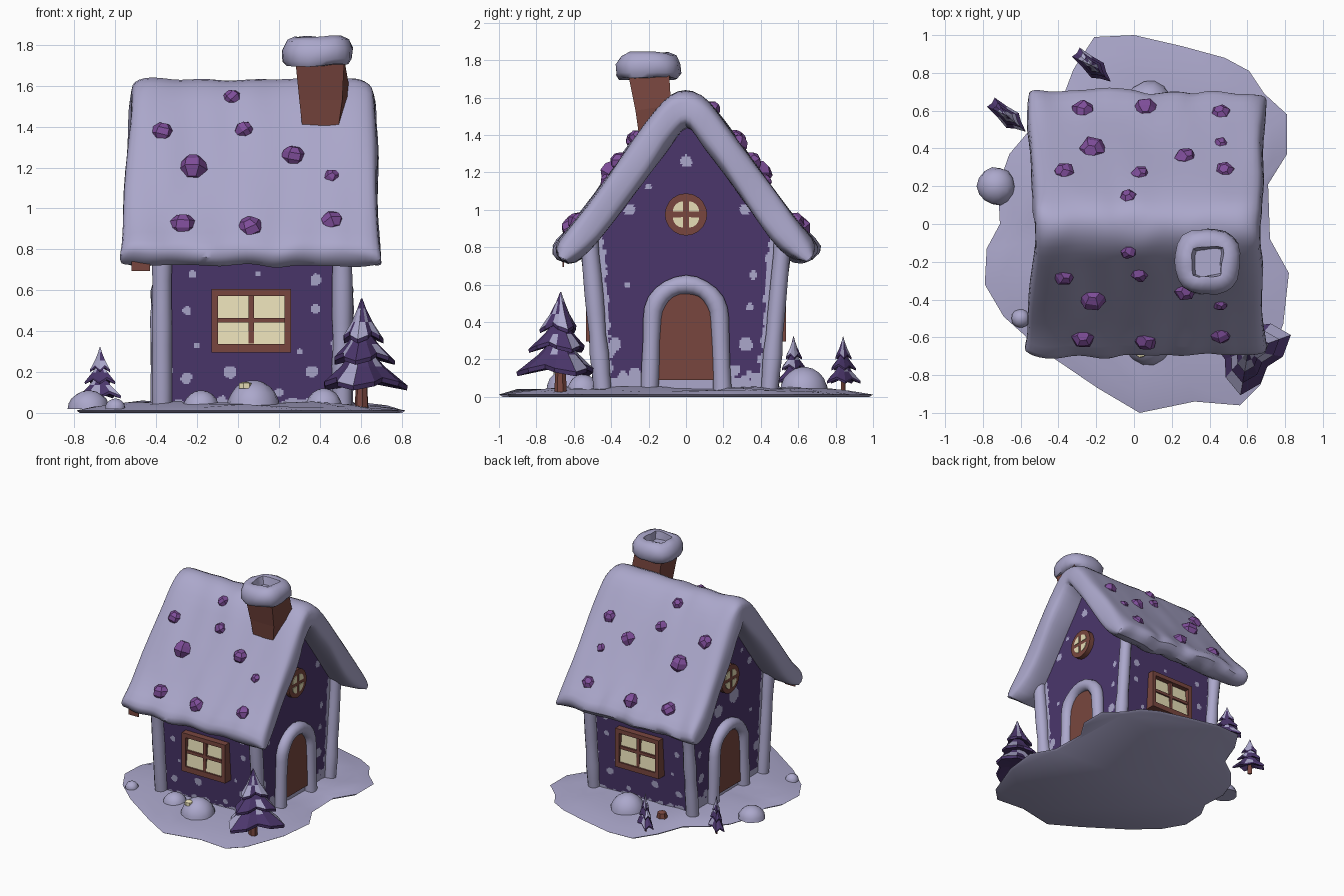
import bpy, bmesh, math, random
from mathutils import Vector, Matrix, noise

if "Cube" in bpy.data.objects:
    bpy.data.objects.remove(bpy.data.objects["Cube"])

random.seed(4)


def material(name, rgb):
    m = bpy.data.materials.new(name)
    m.diffuse_color = (*rgb, 1)
    m.use_nodes = True
    m.node_tree.nodes["Principled BSDF"].inputs["Base Color"].default_value = m.diffuse_color
    return m


SNOW = material("snow", (0.41, 0.39, 0.60))
PURPLE = material("purple wall", (0.070, 0.037, 0.148))
BROWN = material("red brown wood", (0.19, 0.062, 0.049))
YELLOW = material("warm glass", (0.80, 0.73, 0.47))
GEM = material("violet gem", (0.21, 0.075, 0.32))


def build(name, verts, faces, mats, rule=None, smooth=None, merge=False):
    """Mesh object; rule(face) gives the material index."""
    bm = bmesh.new()
    vs = [bm.verts.new(v) for v in verts]
    for f in faces:
        bm.faces.new([vs[i] for i in f])
    if merge:
        bmesh.ops.remove_doubles(bm, verts=bm.verts, dist=1e-4)
    bmesh.ops.recalc_face_normals(bm, faces=bm.faces)
    for f in bm.faces:
        f.material_index = rule(f) if rule else 0
    me = bpy.data.meshes.new(name)
    bm.to_mesh(me)
    bm.free()
    for m in mats:
        me.materials.append(m)
    ob = bpy.data.objects.new(name, me)
    bpy.context.collection.objects.link(ob)
    if smooth:
        bpy.ops.object.select_all(action='DESELECT')
        bpy.context.view_layer.objects.active = ob
        ob.select_set(True)
        bpy.ops.object.shade_smooth_by_angle(angle=math.radians(smooth))
    return ob


def rings(name, loops, mats, rule=None, smooth=None, cap=None):
    """Skin a stack of equal closed loops and cap both ends."""
    n = len(loops[0])
    faces = [(a * n + i, a * n + (i + 1) % n, (a + 1) * n + (i + 1) % n, (a + 1) * n + i)
             for a in range(len(loops) - 1) for i in range(n)]
    last = (len(loops) - 1) * n
    for c in cap or [tuple(range(n))]:
        faces += [c, tuple(last + i for i in c)]
    return build(name, [p for l in loops for p in l], faces, mats, rule, smooth)


def circle(c, r, n, z=0, wob=0):
    return [(c[0] + r * (1 + random.uniform(-wob, wob)) * math.cos(math.tau * i / n),
             c[1] + r * (1 + random.uniform(-wob, wob)) * math.sin(math.tau * i / n), z) for i in range(n)]


def tube(name, pts, r, up, mat):
    """Lumpy snow roll along a path."""
    pts, loops = [Vector(p) for p in pts], []
    for i, p in enumerate(pts):
        t = (pts[min(i + 1, len(pts) - 1)] - pts[max(i - 1, 0)]).normalized()
        a = Vector(up).cross(t).normalized()
        b = t.cross(a)
        rr = r * (1 + 0.15 * noise.noise(p * 9))
        loops.append([p + rr * (a * math.cos(math.tau * k / 12) + b * math.sin(math.tau * k / 12)) for k in range(12)])
    return rings(name, loops, [mat], smooth=60)


def prism(name, pts, place, d0, d1, mat):
    """Extrude a 2D outline (u, z) from depth d0 to d1."""
    return rings(name, [[place(u, z, d) for u, z in pts] for d in (d0, d1)], [mat], smooth=35)


def rect(u0, u1, z0, z1):
    return [(u0, z0), (u1, z0), (u1, z1), (u0, z1)]


# Snowy ground with an irregular outline
OUT = [(-.21, .99), (0, 1), (.26, .94), (.48, .88), (.61, .81), (.69, .69), (.81, .58), (.81, .37), (.71, .21),
       (.72, -.08), (.82, -.26), (.79, -.53), (.67, -.85), (.56, -.96), (.32, -.94), (.03, -1), (-.19, -.87),
       (-.5, -.66), (-.69, -.49), (-.79, -.32), (-.78, -.13), (-.71, 0), (-.72, .2), (-.66, .37), (-.55, .5),
       (-.4, .61), (-.32, .82)]
rings("ground", [[(x * s, y * s, z + (0.02 * noise.noise((x * s * 5, y * s * 5, 1)) if z > .02 else 0))
                  for x, y in OUT] for s, z in ((.98, 0), (1, .012), (.9, .03), (.78, .04), (.65, .05), (.4, .05))],
      [SNOW], smooth=60)

# Snow mounds, the front one with a glowing spot, and a stump at the back
MOUNDS = [(.075, -.62, .13, .16), (.08, .63, .13, .16), (-.73, .2, .10, .11), (-.18, -.55, .09, .11),
          (.42, -.55, .09, .12), (-.6, -.5, .05, .07)]
for x, y, r, h in MOUNDS:
    rings("snow_mound", [circle((x, y), r * math.cos(a), 14, .02 + (h - .02) * math.sin(a), .04)
                         for a in (0, .3, .6, .9, 1.2, 1.45)], [SNOW], smooth=60)
rings("glow_spot", [circle((.035, -.675), r, 7, z) for r, z in ((.034, .12), (.032, .145), (.012, .152))], [YELLOW])
rings("stump", [circle((-.22, .62), r, 7, z, .1) for r, z in ((.045, .03), (.035, .085), (.015, .095))], [BROWN])

# Walls: fine panels whose faces are painted snow near edges, base and spots
XL, XR = -.36, .495


def half_width(z):
    return .44 + .06 * z / .85 if z < .85 else .5 * (1.5 - z) / .65


SIDE_SPOTS = [(.38, .65, .028), (.38, .51, .022), (-.25, .5, .022), (-.25, .17, .028), (.36, .2, .028), (-.04, .2, .03),
              (.1, .68, .015), (.3, .3, .015), (-.2, .33, .014), (-.22, .68, .02), (.2, .1, .02)]
GABLE_SPOTS = [(0, 1.26, .033), (.32, .28, .035), (-.38, .28, .035), (.36, .65, .022), (.31, 1.0, .028), (-.3, 1.0, .028),
               (.34, .48, .022), (-.2, 1.12, .018), (.26, .14, .03), (-.28, .13, .03), (-.31, .6, .016)]


def wall(name, gable, sign):
    n, m, top = 100, 110, 1.5 if gable else .86
    verts = []
    for j in range(m + 1):
        z = .02 + (top - .02) * j / m
        for i in range(n + 1):
            u = i / n
            verts.append((XR if sign > 0 else XL, (2 * u - 1) * half_width(z), z) if gable
                         else (XL + (XR - XL) * u, sign * half_width(z), z))
    faces = [(j * (n + 1) + i, j * (n + 1) + i + 1, (j + 1) * (n + 1) + i + 1, (j + 1) * (n + 1) + i)
             for j in range(m) for i in range(n)]
    spots = list(GABLE_SPOTS if gable else SIDE_SPOTS)
    if gable and sign < 0:
        spots += [(-.1, .8, .06), (.1, .74, .05), (.22, .83, .05)]

    def paint(f):
        c = f.calc_center_median()
        u, z = (c.y if gable else c.x), c.z
        edge = half_width(z) - abs(u) if gable else min(c.x - XL, XR - c.x)
        k = noise.noise((u * 22, z * 22, sign * 3 + gable))
        if z < (.12 if gable else .06) + .05 * k:
            return 1
        if z < .85 and edge < (.055 if gable else .03) + .025 * k:
            return 1
        return int(any(math.hypot(u - a, z - b) < r * (1 + .25 * k) for a, b, r in spots))
    return build(name, verts, faces, [PURPLE, SNOW], paint, merge=True)


for s, side in ((-1, "left"), (1, "right")):
    wall(side + "_gable_wall", True, s)
for s, side in ((-1, "front"), (1, "back")):
    wall(side + "_wall", False, s)

# Snow rolls on the four corners
for x in (-.372, .51):
    for s in (-1, 1):
        tube("corner_snow", [(x, s * (.445 + .075 * t / 8), .02 + .84 * t / 8) for t in range(9)], .048, (1, 0, 0), SNOW)

# Roof: thick snowy gable with soft, wavy rims
OUTER = [(0, 1.64), (.08, 1.62), (.16, 1.54), (.27, 1.39), (.46, 1.12), (.60, .93), (.69, .83), (.71, .77)]
INNER = [(0, 1.46), (.05, 1.40), (.10, 1.33), (.19, 1.20), (.33, 1.01), (.46, .83), (.54, .75), (.64, .70)]
loops = []
for x, t in [(-.525, .5), (-.51, .85), (-.46, 1)] + [(-.41 + .05 * i, 1) for i in range(20)] + [(.60, 1), (.655, .85), (.67, .5)]:
    def mix(a, b):
        return [Vector(((p[0] + q[0]) / 2, (p[1] + q[1]) / 2)).lerp(Vector(p), t) for p, q in zip(a, b)]
    o, i = mix(OUTER, INNER), mix(INNER, OUTER)
    sec = list(o) + list(reversed(i))
    sec += [Vector((-p.x, p.y)) for p in i[1:]] + [Vector((-p.x, p.y)) for p in reversed(o[1:])]
    loop = []
    for p in sec:
        v = Vector((.06 + (x - .06) * (1 + (.11 if x < 0 else .05) * (1.5 - p.y)), p.x, p.y))
        rim = 1 if t < 1 or p.y < .85 else .5
        loop.append(v + .034 * rim * noise.noise_vector(v * 7))
    loops.append(loop)
CAP = [q for k in range(7) for q in ((k, k + 1, 14 - k, 15 - k), ((30 - k) % 30, 29 - k, 16 + k, 15 + k))]
roof = rings("snowy_roof", loops, [SNOW], smooth=70, cap=CAP)
soft = roof.modifiers.new("soft", 'SUBSURF')
soft.levels = soft.render_levels = 1

# Small wooden plate below the left eave
prism("eave_plate", rect(-.52, -.43, .695, .76), lambda u, z, d: (u, -.66 + d, z), 0, .009, BROWN)

# Gems scattered over both roof slopes
GEMS = [(-.37, .27, .055), (-.22, .39, .07), (-.03, .14, .045), (.03, .26, .047), (.27, .35, .056),
        (.46, .42, .038), (.46, .58, .054), (-.27, .595, .062), (.06, .605, .062)]


def roof_z(y):
    for (a, za), (b, zb) in zip(OUTER, OUTER[1:]):
        if a <= y <= b:
            return za + (zb - za) * (y - a) / (b - a)


for s in (-1, 1):
    for x, y, r in GEMS + ([(.48, .28, .05)] if s > 0 else []):
        spin = Matrix.Rotation(random.uniform(0, 6), 3, 'Z') @ Matrix.Rotation(random.uniform(0, 1), 3, 'X')
        rows = [circle((0, 0), r * q, 6, r * h, .08) for q, h in ((.55, -.85), (1.05, -.2), (.95, .4), (.5, .85))]
        rings("roof_gem", [[spin @ Vector(p) + Vector((x, s * y, roof_z(y) - .022)) for p in row] for row in rows], [GEM])

# Leaning chimney with a hollow snow cap
rings("chimney", [[(a, y0, z), (b, y0, z), (c, y1, z + lift), (a, y1, z + lift)] for a, b, c, y0, y1, z, lift in
      ((.315, .49, .55, -.25, -.09, 1.39, .09), (.30, .51, .55, -.27, -.08, 1.53, .03),
       (.28, .52, .52, -.31, -.09, 1.73, 0))], [BROWN])
cap = []
for h, z in ((.115, 1.70), (.15, 1.70), (.17, 1.725), (.172, 1.78), (.15, 1.825), (.11, 1.84), (.078, 1.835), (.07, 1.775)):
    p = 2.7 if h > .09 else 8  # rounded outside, squarish hole
    ring = []
    for k in range(24):
        c, s = math.cos(math.tau * k / 24), math.sin(math.tau * k / 24)
        q = h / (abs(c) ** p + abs(s) ** p) ** (1 / p)
        v = Vector((.39 + q * c, -.20 + q * s, z + .04 * q * c))
        ring.append(v + .012 * noise.noise_vector(v * 12))
    cap.append(ring)
rings("chimney_snow_cap", cap, [SNOW], smooth=50)

# Doors and round windows on both gables
for x, s in ((XL, -1), (XR, 1)):
    def on_gable(u, z, d, x=x, s=s):
        return (x + s * d, u, z)
    turn = [math.pi * k / 12 for k in range(13)]
    arch = [(.18 * math.cos(a), .42 + .18 * math.sin(a)) for a in turn]
    path = [(.195, .03), (.19, .16), (.185, .3)] + arch + [(-.185, .3), (-.19, .16), (-.195, .03)]
    tube("door_snow_arch", [on_gable(u, z, .02) for u, z in path], .048, (1, 0, 0), SNOW)
    prism("door", [(-.15, .09), (.15, .09)] + [(.15 * math.cos(a), .42 + .15 * math.sin(a)) for a in turn],
          on_gable, -.01, .025, BROWN)
    prism("round_window_frame", [(p[0], .975 + p[1]) for p in circle((0, 0), .113, 20)], on_gable, -.01, .04, BROWN)
    for q in range(4):
        mid = q * math.pi / 2 + math.pi / 4
        c = (.021 * math.cos(mid), .975 + .021 * math.sin(mid))
        pane = [c] + [(c[0] + .056 * math.cos(mid + a), c[1] + .056 * math.sin(mid + a)) for a in (-.78, -.4, 0, .4, .78)]
        prism("round_window_pane", pane, on_gable, .038, .045, YELLOW)

# Square windows on front and back, glass leaning slightly back
for s in (-1, 1):
    def on_side(u, z, d, s=s):
        return (.065 + u, s * (.48 + d), z)

    def leaning(u, z, d, s=s):
        return (.065 + u, s * (.48 + d - .12 * (z - .455)), z)
    prism("window_glass", rect(-.17, .17, .33, .58), leaning, .02, .028, YELLOW)
    for r in (rect(-.195, .195, .295, .338), rect(-.195, .195, .571, .605),
              rect(-.195, -.162, .33, .58), rect(.162, .195, .33, .58)):
        prism("window_frame", r, on_side, -.03, .055, BROWN)
    for r in (rect(-.014, .014, .33, .58), rect(-.165, .165, .441, .465)):
        prism("window_bar", r, on_side, -.01, .042, BROWN)


# Trees: trunk and three ragged tiers with snow on some faces
def tree(x, y, size, flat, turn, lobes, low):
    m = Matrix.Translation((x, y, .02)) @ Matrix.Rotation(turn, 4, 'Z') @ Matrix.Diagonal((size, size * flat, size, 1))
    rings("tree_trunk", [[m @ Vector(p) for p in circle((0, 0), r, 7, z)] for r, z in ((.035, 0), (.025, .18))], [BROWN])
    n = lobes * 4 if lobes == 3 else lobes * 2
    for z0, z1, r in ((.11, .34, .24), (.235, .43, .175), (.34, .54, .115)):
        rows = []
        for q, h in ((.3, .12), (.98, 0), (1, .1), (.5, .42), (.2, .75), (.03, 1)):
            row = []
            for k in range(n):
                a = math.tau * k / n
                w = math.cos(lobes * a)
                f = 1 - low * (1 - w) / 2 * min(1, q * 1.2)
                row.append(m @ Vector((r * q * f * math.cos(a), r * q * f * math.sin(a),
                                       z0 + (z1 - z0) * h - .02 * w * (q > .9))))
            rows.append(row)
        rings("tree_tier", rows, [PURPLE, SNOW],
              lambda f: int(f.normal.z > .05 and random.random() < (.6 if z0 > .3 else .28)))


tree(.605, -.67, 1, 1, .35, 3, .45)
tree(-.675, .575, .56, .4, -.7, 5, .25)
tree(-.225, .84, .56, .4, -.7, 5, .25)
